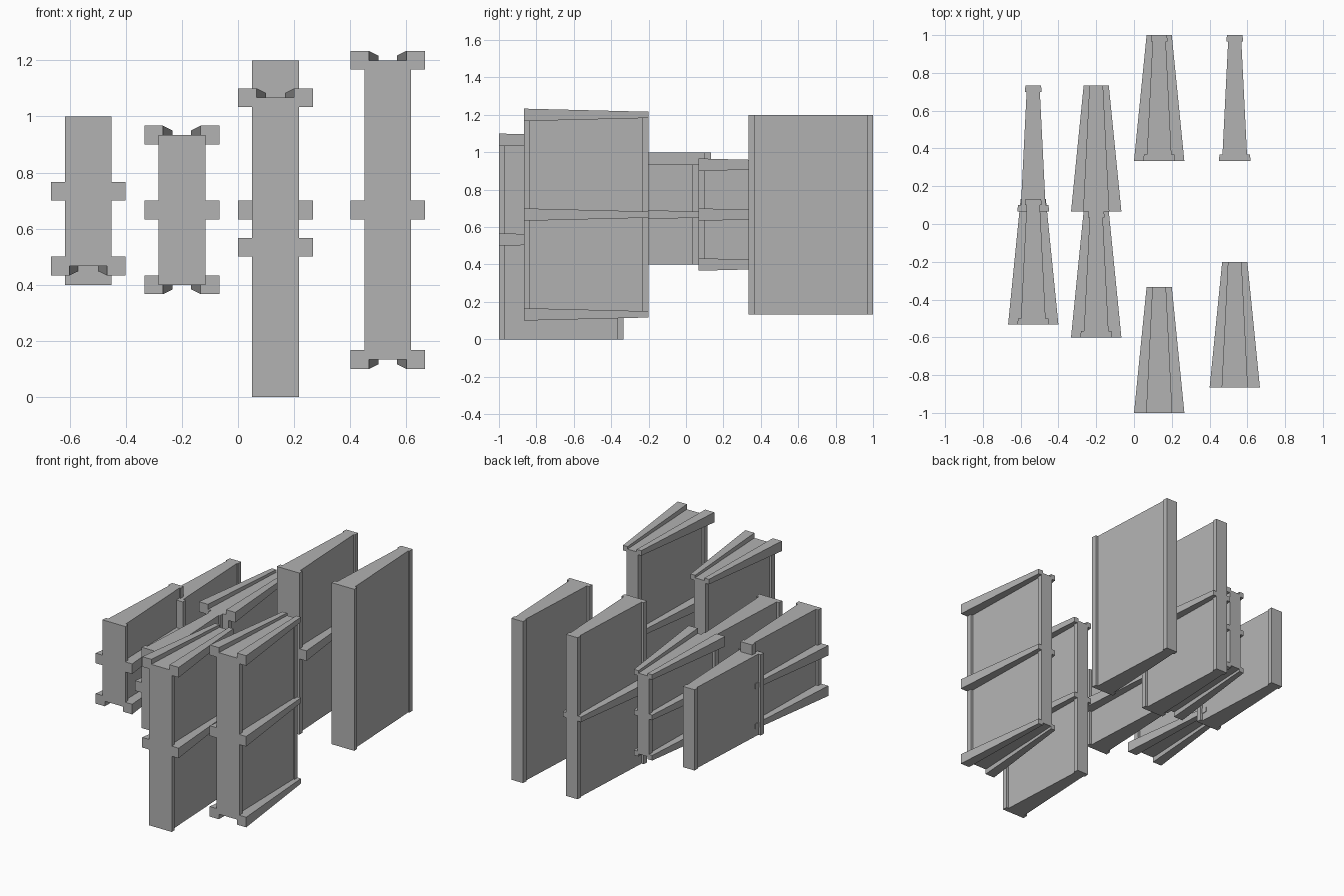
import bpy, bmesh

if "Cube" in bpy.data.objects:
    bpy.data.objects.remove(bpy.data.objects["Cube"])

LENGTH = 2 / 3        # depth of every panel
LIP = 1 / 30          # depth of the raised end lips
TALL, SHORT = 16 / 15, 8 / 15

grey = bpy.data.materials.new("stone_grey")
grey.diffuse_color = (0.445, 0.445, 0.445, 1)
grey.use_nodes = True
grey.node_tree.nodes["Principled BSDF"].inputs["Base Color"].default_value = grey.diffuse_color


def finish(name, bm, location):
    bmesh.ops.recalc_face_normals(bm, faces=bm.faces)
    mesh = bpy.data.meshes.new(name)
    bm.to_mesh(mesh)
    bm.free()
    mesh.materials.append(grey)
    obj = bpy.data.objects.new(name, mesh)
    obj.location = location
    bpy.context.collection.objects.link(obj)


def taper(y):
    """Everything shrinks to half its width from front to back."""
    return 1 - 0.5 * y / LENGTH


def panel(name, x, y, z, height):
    """Tapered slab with a slightly wider lip at each end."""
    bm = bmesh.new()
    wide, narrow = 1 / 12, 1 / 15
    steps = [(0, wide), (LIP, wide), (LIP, narrow),
             (LENGTH - LIP, narrow), (LENGTH - LIP, wide), (LENGTH, wide)]
    right = [(w * taper(d), d) for d, w in steps]
    outline = right + [(-px, d) for px, d in reversed(right)]
    face = bm.faces.new([bm.verts.new((px, d, 0)) for px, d in outline])
    top = bmesh.ops.extrude_face_region(bm, geom=[face])["geom"]
    bmesh.ops.translate(bm, vec=(0, 0, height),
                        verts=[v for v in top if isinstance(v, bmesh.types.BMVert)])
    finish(name, bm, (x, y, z))


def rail_pair(name, x, y, z):
    """Mirrored side rails that taper in width and height."""
    bm = bmesh.new()
    for side in (-1, 1):
        cube = bmesh.ops.create_cube(bm, size=1)["verts"]
        for v in cube:
            d = LENGTH if v.co.y > 0 else 0
            k = taper(d)
            v.co = (side * k * (2 / 15 if v.co.x > 0 else 1 / 15), d,
                    k / 30 * (1 if v.co.z > 0 else -1))
    finish(name, bm, (x, y, z))


# name, x, front y, base z, height, rail levels as fractions of height
panels = [
    ("low_front_panel", -8 / 15, -8 / 15, 7 / 15, SHORT, (0, 0.5)),
    ("low_back_panel", -8 / 15, 1 / 15, 0.4, SHORT, ()),
    ("short_front_panel", -0.2, -0.6, 0.4, SHORT, (0.5,)),
    ("short_back_panel", -0.2, 1 / 15, 0.4, SHORT, (0, 0.5, 1)),
    ("tall_front_panel", 2 / 15, -1, 0, TALL, (0.5, 1)),
    ("tall_back_panel", 2 / 15, 1 / 3, 2 / 15, TALL, (0.5,)),
    ("railed_tall_panel", 8 / 15, -13 / 15, 2 / 15, TALL, (0, 0.5, 1)),
    ("plain_tall_panel", 8 / 15, 1 / 3, 2 / 15, TALL, ()),
]
level_names = {0: "bottom", 0.5: "middle", 1: "top"}
for name, x, y, z, height, levels in panels:
    panel(name, x, y, z, height)
    for level in levels:
        rail_pair(f"{name}_{level_names[level]}_rails", x, y, z + height * level)
